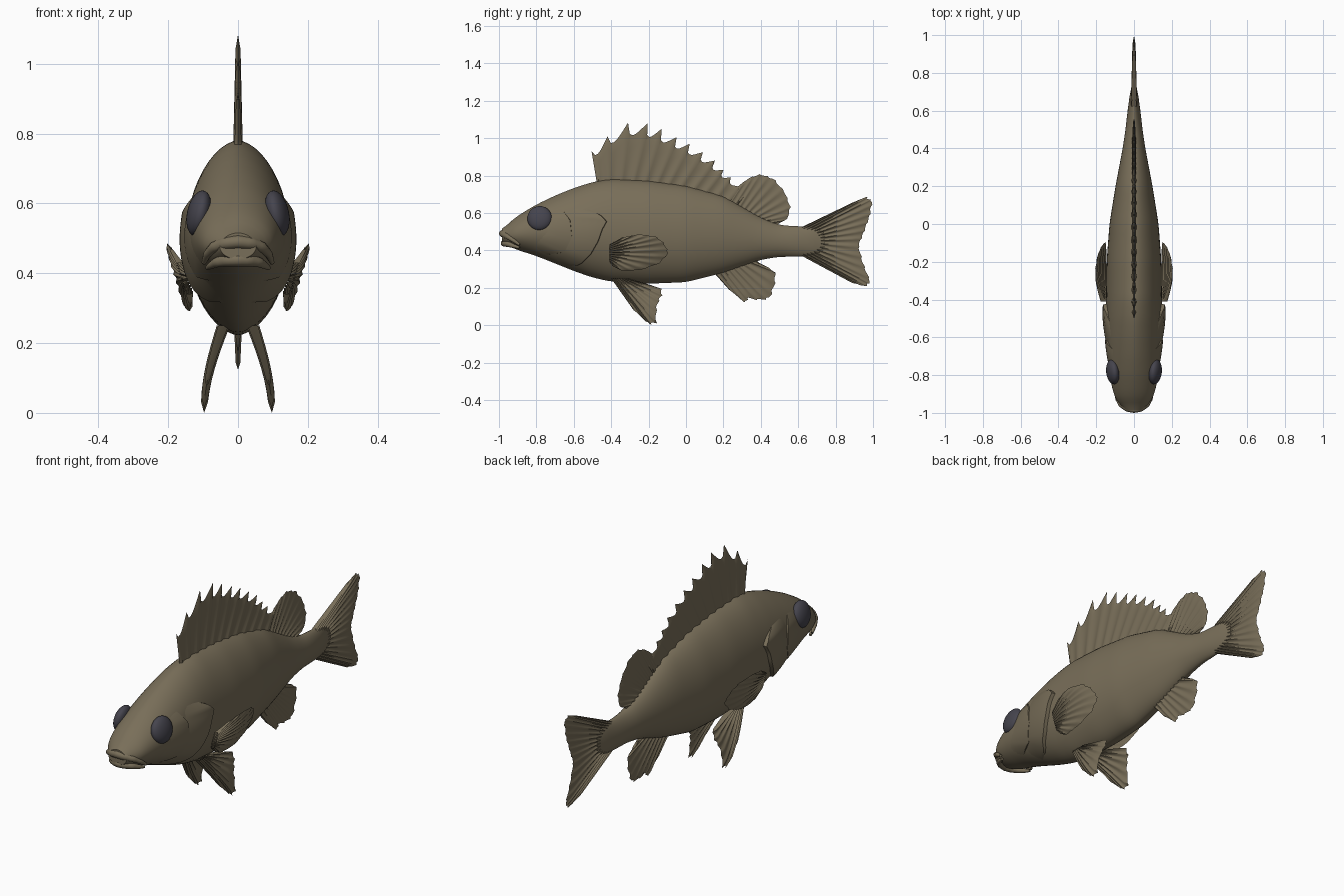
import bpy
import bmesh
import math
from mathutils import Vector

if "Cube" in bpy.data.objects:
    bpy.data.objects.remove(bpy.data.objects["Cube"], do_unlink=True)


def material(name, rgb):
    mat = bpy.data.materials.new(name)
    mat.use_nodes = True
    mat.diffuse_color = (*rgb, 1)
    mat.node_tree.nodes["Principled BSDF"].inputs["Base Color"].default_value = (*rgb, 1)
    return mat


SKIN = material("olive brown skin", (0.19, 0.157, 0.1))
EYE = material("dark grey eye", (0.06, 0.058, 0.075))


def finish(name, bm, mat, angle=50):
    bmesh.ops.remove_doubles(bm, verts=bm.verts, dist=0.0002)
    bmesh.ops.recalc_face_normals(bm, faces=bm.faces)
    mesh = bpy.data.meshes.new(name)
    bm.to_mesh(mesh)
    bm.free()
    mesh.materials.append(mat)
    obj = bpy.data.objects.new(name, mesh)
    bpy.context.collection.objects.link(obj)
    bpy.ops.object.select_all(action="DESELECT")
    obj.select_set(True)
    bpy.context.view_layer.objects.active = obj
    bpy.ops.object.shade_smooth_by_angle(angle=math.radians(angle))
    return obj


def add_grid(bm, rows, wrap=False):
    vs = [[bm.verts.new(p) for p in row] for row in rows]
    n = len(vs[0])
    for a, b in zip(vs, vs[1:]):
        for j in range(n if wrap else n - 1):
            k = (j + 1) % n
            bm.faces.new((a[j], a[k], b[k], b[j]))
    return vs


def along(points, t):
    """Point at fraction t of a polyline."""
    f = min(max(t, 0), 1) * (len(points) - 1)
    i = min(int(f), len(points) - 2)
    return Vector(points[i]).lerp(Vector(points[i + 1]), f - i)


# Body stations: y, belly height, back height, half width
STATIONS = [
    (-0.985, 0.445, 0.505, 0.04), (-0.95, 0.422, 0.545, 0.085),
    (-0.9, 0.402, 0.585, 0.108), (-0.8, 0.37, 0.645, 0.13),
    (-0.7, 0.33, 0.693, 0.14), (-0.6, 0.29, 0.733, 0.147),
    (-0.5, 0.255, 0.765, 0.15), (-0.4, 0.233, 0.782, 0.148),
    (-0.2, 0.222, 0.772, 0.145), (0, 0.23, 0.745, 0.13),
    (0.2, 0.28, 0.69, 0.098), (0.4, 0.35, 0.575, 0.06),
    (0.5, 0.366, 0.535, 0.045), (0.6, 0.366, 0.528, 0.034),
    (0.7, 0.37, 0.53, 0.02), (0.74, 0.4, 0.5, 0.008),
]


def station(y):
    """Stations interpolated and slightly blurred along the body."""
    total = Vector((0, 0, 0))
    for k in range(-3, 4):
        q = min(max(y + k * 0.011, STATIONS[0][0]), STATIONS[-1][0])
        for a, b in zip(STATIONS, STATIONS[1:]):
            if q <= b[0]:
                t = (q - a[0]) / (b[0] - a[0])
                total += Vector(a[1:]).lerp(Vector(b[1:]), t)
                break
    return total / 7


def body_x(y, z):
    """Half width of the body at a given place on its side."""
    low, high, w = station(y)
    mid = low + 0.48 * (high - low)
    s = (z - mid) / (high - mid if z > mid else mid - low)
    return w * max(1 - s * s, 0) ** 0.58


# Body
bm = bmesh.new()
rows = []
for i in range(90):
    y = -0.985 + 1.725 * i / 89
    low, high, w = station(y)
    mid = low + 0.48 * (high - low)
    row = []
    for j in range(48):
        a = math.tau * j / 48
        c, s = math.cos(a), math.sin(a)
        z = mid + s * (high - mid if s > 0 else mid - low)
        row.append((math.copysign(w * abs(c) ** 1.16, c), y, z))
    rows.append(row)
rings = add_grid(bm, rows, wrap=True)
bm.faces.new(rings[0])
bm.faces.new(rings[-1])
finish("body", bm, SKIN)


# Raised plates lying on the side of the head
def head_plate(name, front, rear, lift, side):
    bm = bmesh.new()
    rows = []
    for i in range(25):
        v = i / 24
        a, b = along(front, v), along(rear, v)
        row = []
        for j in range(13):
            u = j / 12
            y, z = a.lerp(b, u)
            rise = lift * math.sin(u * math.pi / 2) * min(1, 5 * v, 5 * (1 - v)) - 0.002
            row.append((side * (body_x(y, z) + rise), y, z))
        # rolled rear edge
        row.append((side * (body_x(y, z) - 0.02), y + 0.006, z))
        rows.append(row)
    add_grid(bm, rows)
    finish(name, bm, SKIN, 40)


GILL_FRONT = [(-0.62, 0.64), (-0.64, 0.55), (-0.68, 0.45), (-0.72, 0.37)]
GILL_REAR = [(-0.52, 0.62), (-0.46, 0.59), (-0.425, 0.555), (-0.45, 0.51),
             (-0.47, 0.45), (-0.51, 0.38), (-0.57, 0.32), (-0.66, 0.315)]
CHEEK_FRONT = [(-0.74, 0.62), (-0.76, 0.5), (-0.84, 0.42)]
CHEEK_REAR = [(-0.67, 0.63), (-0.62, 0.56), (-0.61, 0.47), (-0.65, 0.39), (-0.76, 0.375)]


# Fins: two skins with thick rays and a notched edge, closed along the rim
def fin(name, base, tips, rays, thick, notch, centre=lambda y, z: 0, side=1):
    bm = bmesh.new()
    steps, levels = 6, 8
    count = rays * steps
    for skin in (-1, 1):
        rows = []
        for i in range(count + 1):
            t = (i % steps) / steps
            cut = notch * math.sin(math.pi * t ** 0.6)
            root, tip = along(base, i / count), along(tips, i / count)
            ridge = 0.4 + 0.6 * abs(math.cos(math.pi * t)) ** 3
            row = []
            for j in range(levels + 1):
                v = j / levels
                y, z = root.lerp(tip, v * (1 - cut))
                rim = i in (0, count) or j == levels
                half = 0 if rim else thick * ridge * (1 - 0.55 * v)
                row.append((side * centre(y, z) + skin * half, y, z))
            rows.append(row)
        add_grid(bm, rows)
    finish(name, bm, SKIN, 60)


SPINES = [(-0.505, 0.93), (-0.42, 1.01), (-0.31, 1.083), (-0.205, 1.08),
          (-0.13, 1.05), (-0.05, 1.005), (0.02, 0.97), (0.09, 0.925),
          (0.155, 0.88), (0.2, 0.83), (0.24, 0.79), (0.29, 0.74), (0.32, 0.69)]
fin("spiny_dorsal_fin", [(-0.475, 0.75), (-0.1, 0.745), (0.28, 0.64)], SPINES,
    len(SPINES) - 1, 0.014, 0.2)
fin("soft_dorsal_fin", [(0.21, 0.66), (0.47, 0.535)],
    [(0.26, 0.73), (0.34, 0.79), (0.4, 0.81), (0.47, 0.785), (0.53, 0.715),
     (0.56, 0.635), (0.545, 0.57), (0.49, 0.54)], 11, 0.011, 0.03)
fin("tail_fin", [(0.62, 0.525), (0.68, 0.45), (0.62, 0.37)],
    [(0.9, 0.66), (0.965, 0.687), (1.0, 0.665), (0.985, 0.58), (0.955, 0.5),
     (0.925, 0.425), (0.95, 0.33), (0.99, 0.23), (0.965, 0.205), (0.89, 0.225)],
    16, 0.016, 0.025)
fin("anal_fin", [(0.15, 0.28), (0.38, 0.36)],
    [(0.23, 0.19), (0.32, 0.115), (0.335, 0.14), (0.4, 0.13), (0.45, 0.14),
     (0.475, 0.2), (0.485, 0.275), (0.44, 0.31), (0.38, 0.325)], 9, 0.013, 0.05)


def pectoral_x(y, z):
    flare = 0.022 * math.sin(min(max((y + 0.42) / 0.33, 0), 1) * math.pi)
    return 0.155 + 0.3 * (z - 0.4) + flare


def pelvic_x(y, z):
    return 0.042 + 0.055 * math.sin(min(max((0.25 - z) / 0.25, 0), 1) * math.pi / 2)


def tube(name, path, radius):
    """Tapered round bar along a polyline."""
    bm = bmesh.new()
    rows = []
    for i in range(33):
        u = i / 32
        p = along(path, u)
        d = (along(path, u + 0.04) - along(path, u - 0.04)).normalized()
        out = d.cross(Vector((0, 0, 1))).normalized()
        up = out.cross(d)
        r = radius * (0.35 + 0.65 * math.sin(math.pi * u))
        rows.append([p + r * (out * math.cos(k * math.tau / 12) + up * math.sin(k * math.tau / 12))
                     for k in range(12)])
    ends = add_grid(bm, rows, wrap=True)
    bm.faces.new(ends[0])
    bm.faces.new(ends[-1])
    finish(name, bm, SKIN)


# Lips
def lip(name, half, radius):
    mirrored = [(-x, y, z) for x, y, z in reversed(half[:-1])]
    tube(name, half + mirrored, radius)


lip("upper_lip", [(-0.098, -0.89, 0.43), (-0.088, -0.925, 0.455), (-0.068, -0.955, 0.475),
                  (-0.036, -0.975, 0.486), (0, -0.981, 0.49)], 0.019)
lip("lower_lip", [(-0.088, -0.89, 0.415), (-0.076, -0.92, 0.423), (-0.058, -0.947, 0.432),
                  (-0.03, -0.966, 0.437), (0, -0.972, 0.438)], 0.018)

# Paired parts
for side, label in ((1, "left"), (-1, "right")):
    head_plate(label + "_gill_cover", GILL_FRONT, GILL_REAR, 0.02, side)
    head_plate(label + "_cheek", CHEEK_FRONT, CHEEK_REAR, 0.01, side)
    fin(label + "_pectoral_fin", [(-0.41, 0.43), (-0.41, 0.34)],
        [(-0.34, 0.47), (-0.25, 0.487), (-0.16, 0.475), (-0.115, 0.44), (-0.09, 0.385),
         (-0.14, 0.33), (-0.24, 0.295), (-0.34, 0.29), (-0.39, 0.315)],
        11, 0.013, 0.02, pectoral_x, side)
    fin(label + "_pelvic_fin", [(-0.4, 0.25), (-0.31, 0.25)],
        [(-0.28, 0.08), (-0.21, 0.015), (-0.185, 0), (-0.155, 0.01), (-0.155, 0.08),
         (-0.142, 0.13), (-0.125, 0.16), (-0.13, 0.195), (-0.19, 0.215)],
        8, 0.019, 0.04, pelvic_x, side)
    bm = bmesh.new()
    bmesh.ops.create_uvsphere(bm, u_segments=32, v_segments=16, radius=0.066)
    eye = finish(label + "_eye", bm, EYE)
    eye.scale = (0.5, 1, 1)
    eye.location = (side * 0.112, -0.783, 0.572)
    eye.rotation_euler = (0, side * -0.22, side * -0.12)
